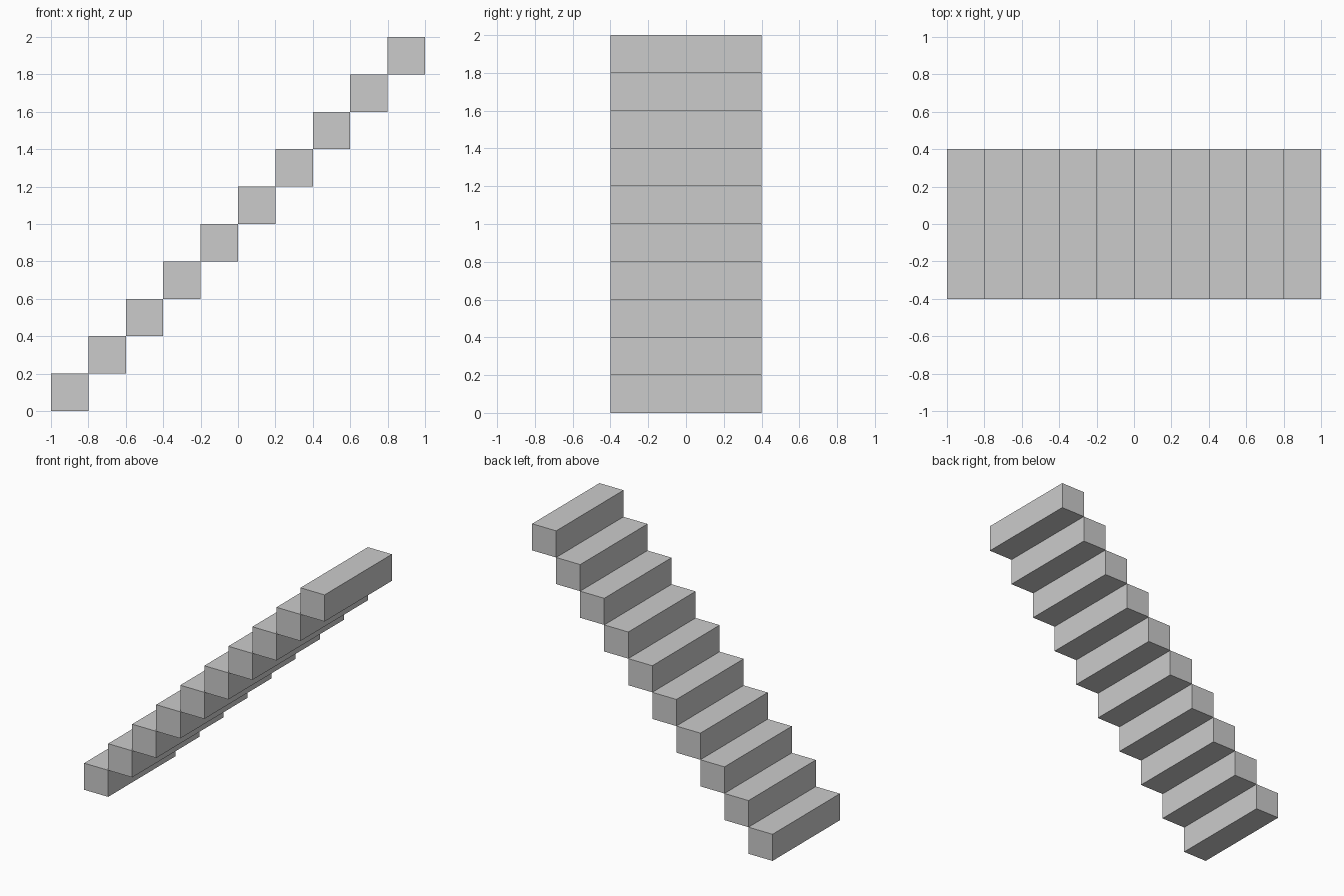
import bpy

if "Cube" in bpy.data.objects:
    bpy.data.objects.remove(bpy.data.objects["Cube"])

STEPS = 10
SIZE = 0.2     # rise and run of each step
WIDTH = 0.8    # depth along y


def add_step(index):
    centre = (-1 + SIZE * (index + 0.5), 0, SIZE * (index + 0.5))
    bpy.ops.mesh.primitive_cube_add(size=1, location=centre)
    step = bpy.context.object
    step.name = f"step_{index + 1:02d}"
    step.scale = (SIZE, WIDTH, SIZE)
    bpy.ops.object.transform_apply(location=False, rotation=False, scale=True)


# Flight of block steps climbing towards +x, touching edge to edge
for i in range(STEPS):
    add_step(i)
